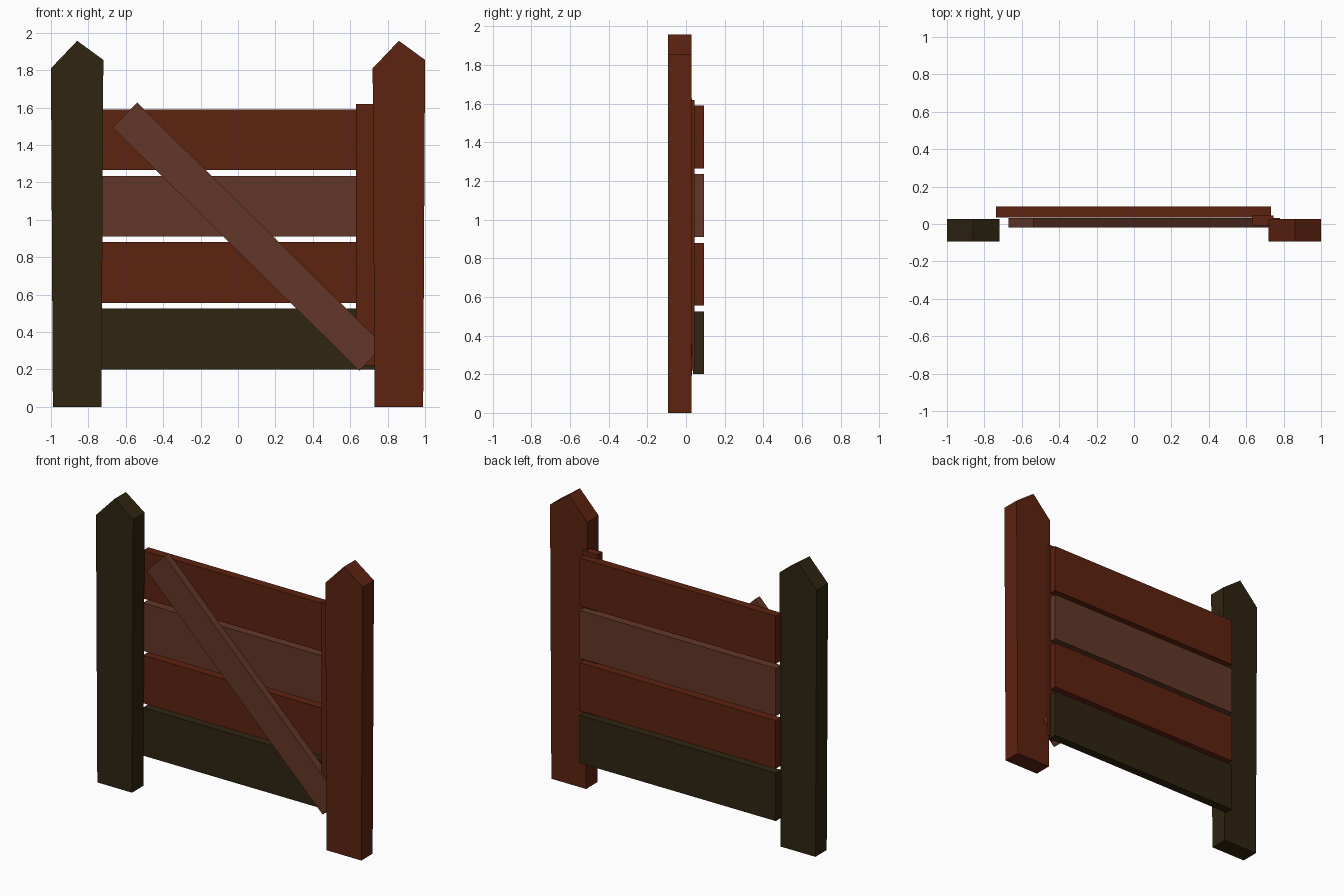
import bpy
import bmesh
from math import radians
from mathutils import Matrix

cube = bpy.data.objects.get("Cube")
if cube:
    bpy.data.objects.remove(cube, do_unlink=True)


def material(name, rgb):
    mat = bpy.data.materials.new(name)
    mat.use_nodes = True
    mat.diffuse_color = (*rgb, 1)
    mat.node_tree.nodes["Principled BSDF"].inputs["Base Color"].default_value = (*rgb, 1)
    return mat


red_wood = material("red wood", (0.11, 0.016, 0.005))
brown_wood = material("brown wood", (0.125, 0.039, 0.021))
dark_wood = material("dark wood", (0.029, 0.018, 0.0055))


def board(name, outline, y_front, y_back, mat):
    """Extrude a front outline of (x, z) points from y_front to y_back."""
    bm = bmesh.new()
    face = bm.faces.new([bm.verts.new((x, y_front, z)) for x, z in outline])
    grown = bmesh.ops.extrude_face_region(bm, geom=[face])["geom"]
    moved = [v for v in grown if isinstance(v, bmesh.types.BMVert)]
    bmesh.ops.translate(bm, verts=moved, vec=(0, y_back - y_front, 0))
    bmesh.ops.recalc_face_normals(bm, faces=bm.faces)
    mesh = bpy.data.meshes.new(name)
    bm.to_mesh(mesh)
    bm.free()
    mesh.materials.append(mat)
    obj = bpy.data.objects.new(name, mesh)
    bpy.context.collection.objects.link(obj)
    return obj


def rectangle(x0, x1, z0, z1):
    return [(x0, z0), (x1, z0), (x1, z1), (x0, z1)]


# Pointed posts, slightly tapered to the ground with uneven shoulders
post = [(-0.13, 0), (0.13, 0), (0.14, 1.855), (0, 1.957), (-0.14, 1.81)]
for name, x, mat in (("right_post", -0.86, dark_wood), ("left_post", 0.86, red_wood)):
    board(name, [(x + px, pz) for px, pz in post], -0.093, 0.028, mat)

# Horizontal planks, bottom to top
for i, mat in enumerate((dark_wood, red_wood, brown_wood, red_wood)):
    z = 0.2 + i * 0.355
    board(f"plank_{i + 1}", rectangle(-0.738, 0.733, z, z + 0.325), 0.036, 0.093, mat)

# Upright batten beside the left post
board("upright_batten", rectangle(0.632, 0.745, 0.22, 1.62), -0.008, 0.045, red_wood)

# Diagonal brace across the planks
brace = board("diagonal_brace", rectangle(-0.926, 0.926, -0.094, 0.094), -0.02, 0.031, brown_wood)
brace.data.transform(Matrix.Translation((0.055, 0, 0.91)) @ Matrix.Rotation(radians(44.6), 4, "Y"))
